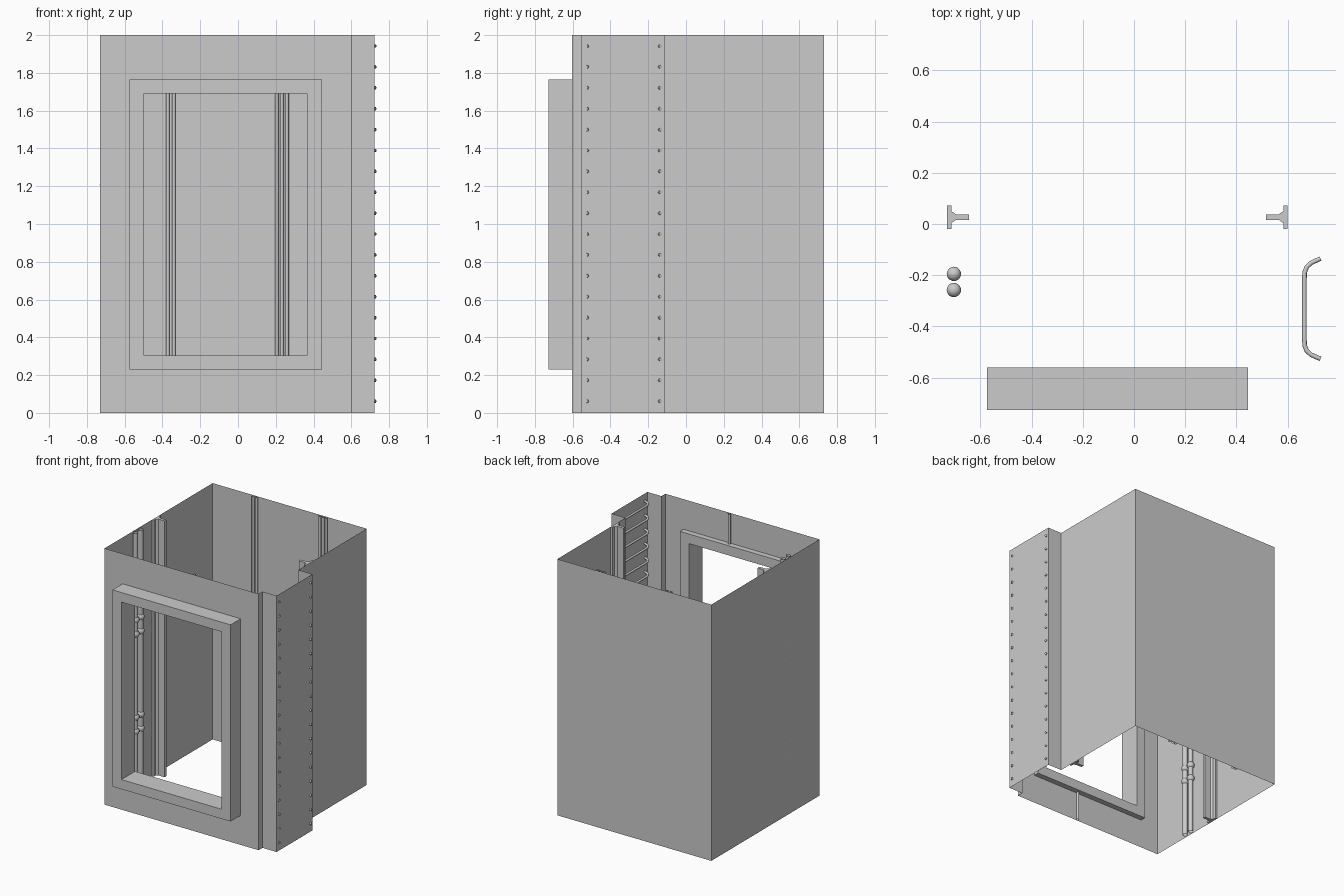
import bpy, bmesh, math

if "Cube" in bpy.data.objects:
    bpy.data.objects.remove(bpy.data.objects["Cube"])

H = 2.0

def make(name, verts, faces, smooth=False):
    me = bpy.data.meshes.new(name)
    me.from_pydata(verts, [], faces)
    ob = bpy.data.objects.new(name, me)
    bpy.context.collection.objects.link(ob)
    if smooth:
        me.polygons.foreach_set("use_smooth", [True] * len(me.polygons))
    return ob

def extrude(name, pts, z0, z1, closed=False, caps=False, smooth=False):
    """Vertical extrusion of an xy outline."""
    n = len(pts)
    verts = [(x, y, z0) for x, y in pts] + [(x, y, z1) for x, y in pts]
    faces = [(i, (i + 1) % n, n + (i + 1) % n, n + i) for i in range(n if closed else n - 1)]
    if caps:
        faces += [tuple(range(n - 1, -1, -1)), tuple(range(n, 2 * n))]
    return make(name, verts, faces, smooth)

def tube(name, x, y, r, z0=0.0, z1=H, sides=16):
    """Open-ended conduit."""
    pts = [(x + r * math.cos(i * math.tau / sides), y + r * math.sin(i * math.tau / sides))
           for i in range(sides)]
    return extrude(name, pts, z0, z1, closed=True, smooth=True)

def rect(x0, x1, z0, z1, y):
    return [(x0, y, z0), (x1, y, z0), (x1, y, z1), (x0, y, z1)]

OUTER = (-0.575, 0.445, 0.23, 1.765)
INNER = (-0.497, 0.365, 0.305, 1.69)

# Shaft walls with the ladder niche on the right side
extrude("shaft_walls", [(0.60, -0.603), (0.60, -0.555), (0.722, -0.555), (0.722, -0.113),
                        (0.60, -0.113), (0.60, 0.73), (-0.73, 0.73), (-0.73, -0.603)], 0, H)

# Front wall: sheet with a door hole
make("front_wall", rect(-0.73, 0.60, 0, H, -0.603) + rect(*OUTER, -0.603),
     [(i, (i + 1) % 4, 4 + (i + 1) % 4, 4 + i) for i in range(4)])

# Door frame: rectangular ring passing through the front wall
loops = [rect(*OUTER, -0.727), rect(*INNER, -0.727), rect(*INNER, -0.56), rect(*OUTER, -0.56)]
make("door_frame", sum(loops, []),
     [(4 * k + i, 4 * k + (i + 1) % 4, 4 * ((k + 1) % 4) + (i + 1) % 4, 4 * ((k + 1) % 4) + i)
      for k in range(4) for i in range(4)])

# T-shaped guide rails on both side walls
half = [(0, 0.046), (0.016, 0.046), (0.016, 0.022), (0.022, 0.020), (0.034, 0.011), (0.085, 0.011)]
prof = half + [(d, -w) for d, w in reversed(half)]
extrude("guide_rail_left", [(-0.73 + d, 0.027 - w) for d, w in prof], 0, H, True, True)
extrude("guide_rail_right", [(0.60 - d, 0.027 + w) for d, w in prof], 0, H, True, True)

# Ladder rungs: bent round bars anchored in the niche wall
path = [(0.729, -0.135), (0.692, -0.152), (0.675, -0.168), (0.667, -0.19), (0.666, -0.215),
        (0.666, -0.45), (0.667, -0.475), (0.675, -0.495), (0.692, -0.511), (0.729, -0.527)]
rungs = bpy.data.curves.new("ladder_rungs", 'CURVE')
rungs.dimensions = '3D'
rungs.bevel_depth = 0.009
rungs.bevel_resolution = 2
rungs.use_fill_caps = True
for k in range(18):
    z = 0.062 + k * 0.1106
    sp = rungs.splines.new('POLY')
    sp.points.add(len(path) - 1)
    for p, (x, y) in zip(sp.points, path):
        p.co = (x, y, z, 1)
ladder = bpy.data.objects.new("ladder_rungs", rungs)
bpy.context.collection.objects.link(ladder)

# Pipes on the left wall with ball joints
for n, y in enumerate((-0.195, -0.258)):
    tube(f"pipe_{n}", -0.704, y, 0.019)
    for k, z in enumerate((0.45, 0.56, 1.21, 1.32)):
        bpy.ops.mesh.primitive_uv_sphere_add(segments=20, ring_count=12, radius=0.028,
                                             location=(-0.704, y, z))
        bpy.context.object.name = f"pipe_joint_{n}_{k}"
        bpy.ops.object.shade_smooth_by_angle()

# Thin conduits on the back wall
for n, x in enumerate((-0.372, -0.340, 0.205, 0.232, 0.259)):
    tube(f"back_conduit_{n}", x, 0.717, 0.010)

# Conduit on the front wall, above and below the door
tube("front_conduit_upper", 0.04, -0.592, 0.010, OUTER[3], H)
tube("front_conduit_lower", 0.04, -0.592, 0.010, 0, OUTER[2])
